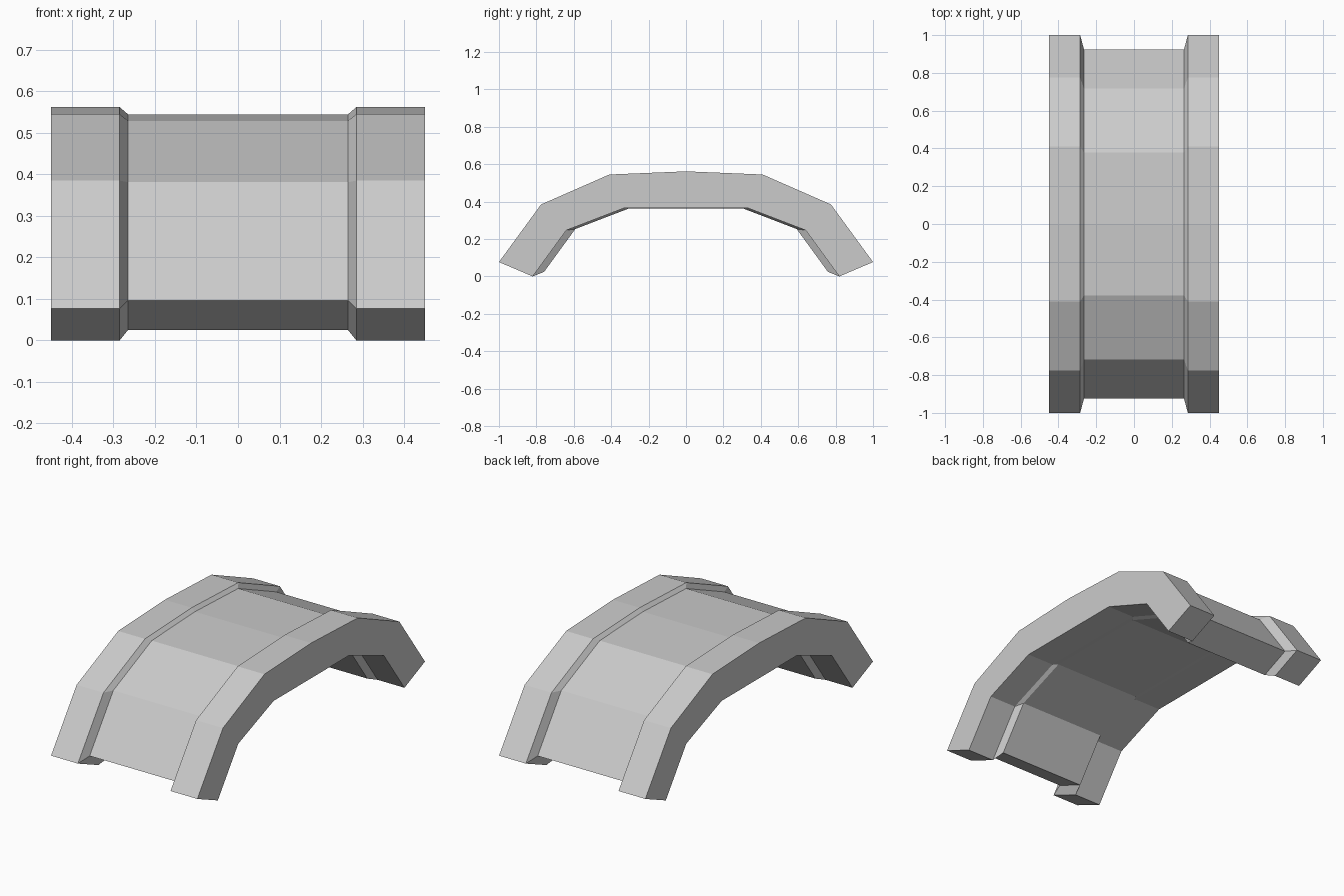
import bpy, bmesh, math

if "Cube" in bpy.data.objects:
    bpy.data.objects.remove(bpy.data.objects["Cube"])


def arch(outer, inner):
    # closed symmetric arch section from half profiles (y >= 0, foot to crown)
    out = outer + [(-y, z) for y, z in reversed(outer) if y > 0]
    inn = inner + [(-y, z) for y, z in reversed(inner) if y > 0]
    return out + inn[::-1]


def loft(name, sections, liner=False):
    # skin a list of (x, section) rings; a liner is uncapped and faces inward
    bm = bmesh.new()
    rings = [[bm.verts.new((x, y, z)) for y, z in pts] for x, pts in sections]
    n = len(rings[0])
    for a, b in zip(rings, rings[1:]):
        for i in range(n):
            j = (i + 1) % n
            bm.faces.new((a[i], a[j], b[j], b[i]))
    caps = [bm.faces.new(rings[0]), bm.faces.new(rings[-1][::-1])]
    bmesh.ops.recalc_face_normals(bm, faces=bm.faces)
    if liner:
        bmesh.ops.delete(bm, geom=caps, context='FACES_ONLY')
        bmesh.ops.reverse_faces(bm, faces=bm.faces)
    me = bpy.data.meshes.new(name)
    bm.to_mesh(me)
    bm.free()
    ob = bpy.data.objects.new(name, me)
    bpy.context.collection.objects.link(ob)
    return ob


# faceted side rails with a tapered inner edge
rail = arch([(1, .077), (.775, .385), (.41, .545), (0, .562)],
            [(.82, 0), (.64, .247), (.33, .366)])
taper = [(y * .925, .333 + (z - .333) * .925) for y, z in rail]
for side, label in ((-1, "left"), (1, "right")):
    loft(label + "_rail", [(side * .45, rail), (side * .285, rail), (side * .265, taper)])

# inward-facing skin that joins the two rails
loft("liner", [(-.265, taper), (.265, taper)], liner=True)

# smooth deck set inside the liner
deck = arch([(.885, .082), (.695, .37), (.372, .51), (0, .525)],
            [(.825, .055), (.635, .285), (.315, .39)])
ob = loft("deck", [(-.265, deck), (.265, deck)])
bpy.context.view_layer.objects.active = ob
ob.select_set(True)
bpy.ops.object.shade_smooth_by_angle(angle=math.radians(120))
